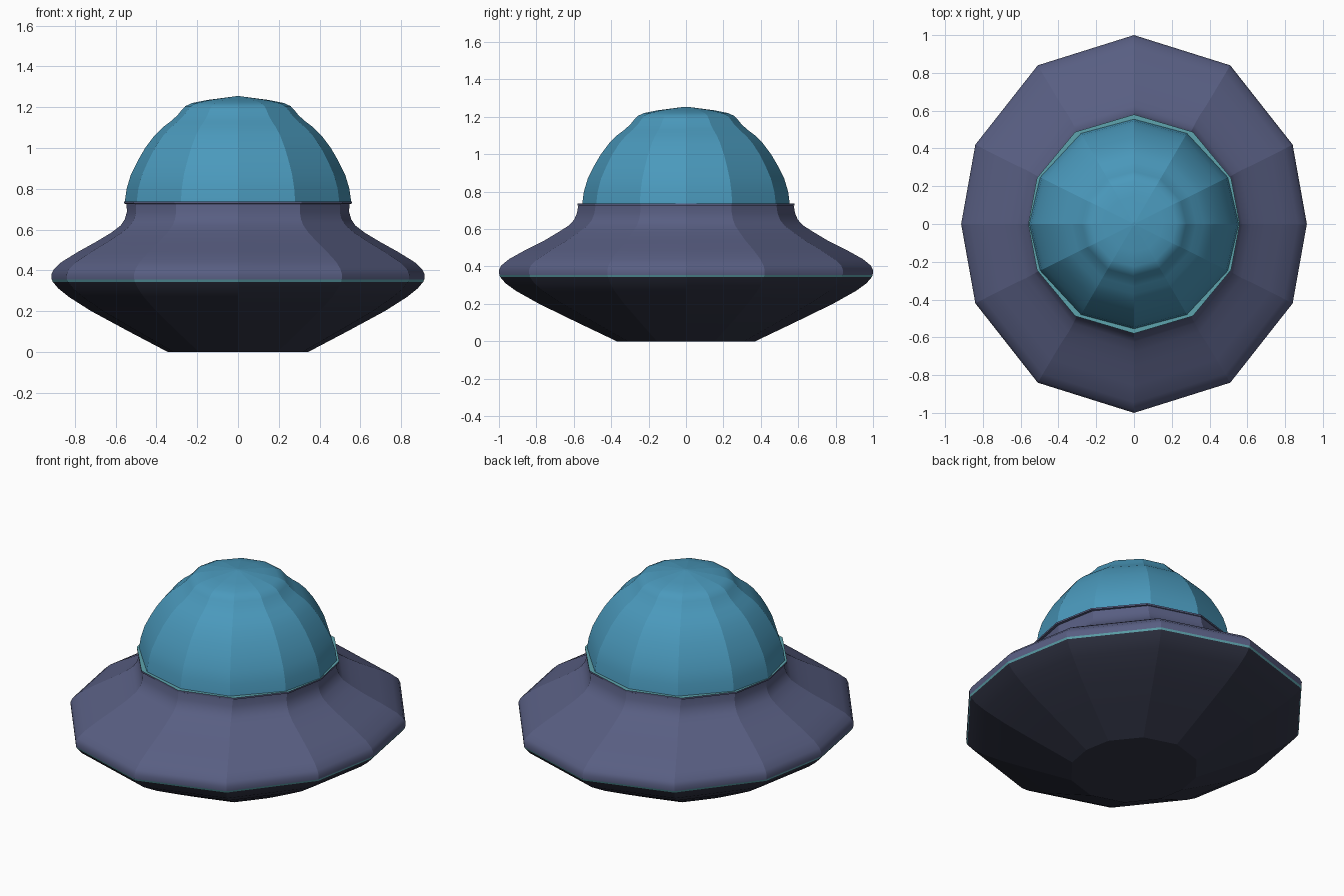
import bpy, bmesh, math

if "Cube" in bpy.data.objects:
    bpy.data.objects.remove(bpy.data.objects["Cube"])


def srgb(r, g, b):
    f = lambda c: ((c / 255 + 0.055) / 1.055) ** 2.4 if c > 10 else c / 3294.6
    return (f(r), f(g), f(b), 1)


def material(name, rgb):
    m = bpy.data.materials.new(name)
    m.diffuse_color = srgb(*rgb)
    m.use_nodes = True
    m.node_tree.nodes["Principled BSDF"].inputs["Base Color"].default_value = m.diffuse_color
    return m


slate = material("slate violet", (88, 94, 130))
dark = material("dark underside", (50, 53, 70))
teal = material("pale teal trim", (94, 164, 174))
blue = material("dome blue", (74, 153, 188))


def twelve(a, b):
    """Full 12-sided outline from the two points inside one quadrant."""
    q = [(1, 0), a, b, (0, 1)]
    half = q + [(-x, y) for x, y in q[2::-1]]
    return half + [(x, -y) for x, y in half[-2:0:-1]]


def loft(name, outline, rows, mats, pick, sharp_z=()):
    """Stack scaled outlines (z, rx, ry); vertical seams stay sharp."""
    bm = bmesh.new()
    rings = [[bm.verts.new((x * rx, y * ry, z)) for x, y in outline]
             for z, rx, ry in rows]
    n = len(outline)
    for k, (lo, hi) in enumerate(zip(rings, rings[1:])):
        for i in range(n):
            j = (i + 1) % n
            f = bm.faces.new((lo[i], lo[j], hi[j], hi[i]))
            f.material_index = pick(k)
            f.smooth = True
    f = bm.faces.new(rings[0][::-1])
    f.material_index = pick(0)
    f = bm.faces.new(rings[-1])
    f.material_index = pick(len(rows) - 2)
    for e in bm.edges:
        za, zb = (v.co.z for v in e.verts)
        flat = abs(za - zb) < 1e-5
        e.smooth = flat and not any(abs(za - z) < 1e-4 for z in sharp_z)
    bm.normal_update()
    me = bpy.data.meshes.new(name)
    bm.to_mesh(me)
    bm.free()
    for m in mats:
        me.materials.append(m)
    ob = bpy.data.objects.new(name, me)
    bpy.context.collection.objects.link(ob)
    return ob


# saucer body: dark underside, thin trim stripe, upper hull, collar lip and trim shelf
hull = [(0, .345, .37), (.10, .535, .58), (.20, .72, .785), (.27, .83, .91),
        (.31, .88, .965), (.343, .908, .993), (.354, .913, .998),
        (.38, .915, 1.0), (.405, .903, .988), (.44, .866, .945),
        (.49, .785, .855), (.54, .695, .755), (.585, .62, .68),
        (.62, .575, .625), (.65, .555, .598), (.685, .545, .583), (.725, .546, .576),
        (.727, .56, .58), (.737, .56, .58), (.7375, .50, .50)]
last = len(hull) - 2
loft("saucer_body", twelve((.918, .42), (.557, .84)), hull, [dark, teal, slate],
     lambda k: 0 if k < 5 else 1 if k in (5, last) else 2,
     (0, .343, .354, .725, .727, .737, .7375))

# dome with a small raised cap on top
dome = [(.735, .555, .555), (.80, .546, .546), (.87, .525, .525), (.94, .49, .49),
        (1.00, .455, .455), (1.06, .41, .41), (1.10, .37, .37), (1.13, .33, .33),
        (1.16, .297, .297), (1.185, .277, .277), (1.205, .258, .258),
        (1.22, .225, .225), (1.235, .15, .15), (1.2535, .01, .01)]
loft("dome", twelve((.895, .445), (.505, .865)), dome, [blue], lambda k: 0, (.735,))
